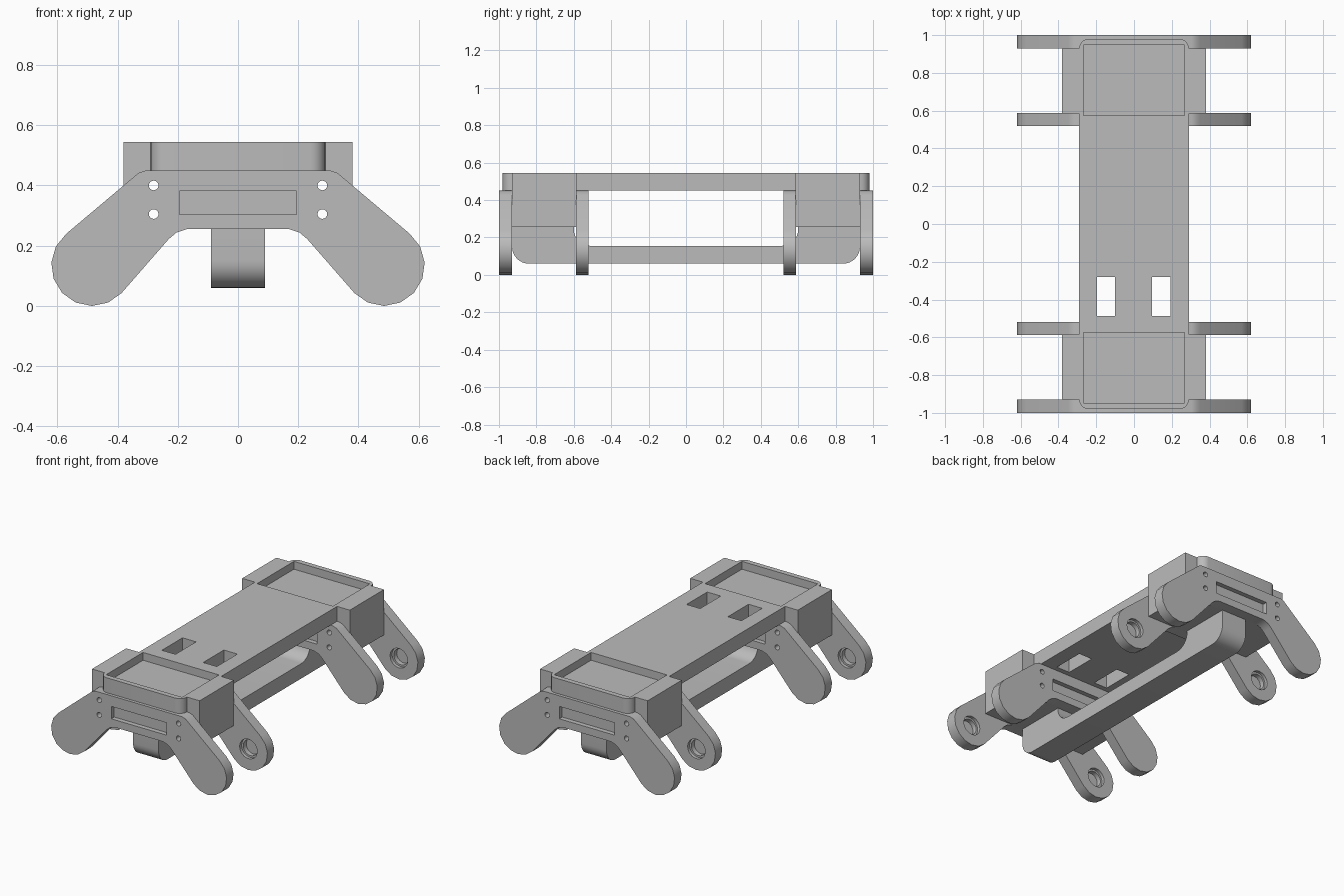
import bpy, bmesh
from math import cos, sin, radians
from mathutils import Vector

if "Cube" in bpy.data.objects:
    bpy.data.objects.remove(bpy.data.objects["Cube"])

grey = bpy.data.materials.new("plain grey")
grey.use_nodes = True
colour = (0.5, 0.5, 0.5, 1)
grey.diffuse_color = colour
grey.node_tree.nodes["Principled BSDF"].inputs["Base Color"].default_value = colour


def prism(name, points, start, end, axis):
    """Extrude a flat outline along x, y or z."""
    place = {"x": lambda a, b, d: (d, a, b),
             "y": lambda a, b, d: (a, d, b),
             "z": lambda a, b, d: (a, b, d)}[axis]
    bm = bmesh.new()
    face = bm.faces.new([bm.verts.new(place(a, b, start)) for a, b in points])
    new = bmesh.ops.extrude_face_region(bm, geom=[face])["geom"]
    bmesh.ops.translate(bm, vec=Vector(place(0, 0, end - start)),
                        verts=[v for v in new if isinstance(v, bmesh.types.BMVert)])
    bmesh.ops.recalc_face_normals(bm, faces=bm.faces)
    mesh = bpy.data.meshes.new(name)
    bm.to_mesh(mesh)
    bm.free()
    mesh.materials.append(grey)
    obj = bpy.data.objects.new(name, mesh)
    bpy.context.collection.objects.link(obj)
    return obj


def rect(a0, a1, b0, b1):
    return [(a0, b0), (a1, b0), (a1, b1), (a0, b1)]


def arc(a, b, r, start, end, steps):
    angles = [radians(start + (end - start) * i / steps) for i in range(steps + 1)]
    return [(a + r * cos(t), b + r * sin(t)) for t in angles]


def mirrored(half):
    """Close a right-hand outline with its reflection."""
    return half + [(-a, b) for a, b in reversed(half)]


def combine(obj, others, operation):
    """Apply booleans and remove the helper solids."""
    bpy.context.view_layer.objects.active = obj
    for other in others:
        other.hide_render = True
        mod = obj.modifiers.new("boolean", "BOOLEAN")
        mod.operation, mod.solver, mod.object = operation, "EXACT", other
        bpy.ops.object.modifier_apply(modifier=mod.name)
        bpy.data.objects.remove(other)


def finish(obj):
    bpy.ops.object.select_all(action="DESELECT")
    obj.select_set(True)
    bpy.context.view_layer.objects.active = obj
    bpy.ops.object.shade_smooth_by_angle(angle=radians(32))


def bolt_holes(start, end):
    return [prism("bolt_cutter", arc(x, z, 0.016, 0, 337.5, 15), start, end, "y")
            for x in (-0.28, 0.28) for z in (0.305, 0.40)]


# Deck with rounded ends, merged with the two cross blocks
deck = prism("deck", mirrored(arc(0.24, -0.93, 0.05, -90, 0, 6)
                              + arc(0.24, 0.93, 0.05, 0, 90, 6)), 0.45, 0.545, "z")
blocks = [prism("block", rect(-0.38, 0.38, min(s * 0.585, s * 0.93), max(s * 0.585, s * 0.93)),
                0.255, 0.545, "z") for s in (-1, 1)]
combine(deck, blocks, "UNION")

# End trays, the two deck openings and the bolt holes
trays = [prism("tray_cutter", rect(-0.268, 0.268, min(s * 0.575, s * 0.947), max(s * 0.575, s * 0.947)),
               0.495, 0.6, "z") for s in (-1, 1)]
openings = [prism("opening_cutter", rect(x - 0.048, x + 0.048, -0.488, -0.28),
                  0.4, 0.6, "z") for x in (-0.148, 0.144)]
combine(deck, trays + openings + bolt_holes(-1.1, 1.1), "DIFFERENCE")
finish(deck)

# Leg plates: bridge with two splayed round-ended legs
leg_x, leg_z, leg_r = 0.485, 0.135, 0.135
half_plate = ([(0.305, 0.45), (0.33, 0.442), (0.35, 0.425)]
              + arc(leg_x, leg_z, leg_r, 51, -137, 8)
              + [(0.23, 0.222), (0.205, 0.243), (0.17, 0.255)])
for end, side in (("front", -1), ("rear", 1)):
    # Each entry: name, gap-facing y, outward-facing y
    for kind, inner, outer in (("outer", 0.93, 1.0), ("inner", 0.588, 0.52)):
        plate = prism(f"{end}_{kind}_leg_plate", mirrored(half_plate),
                      side * inner, side * outer, "y")
        d = 1 if outer > inner else -1
        cutters = bolt_holes(-1.1, 1.1)
        # Shallow slot on the exposed face
        cutters.append(prism("slot_cutter", rect(-0.195, 0.195, 0.303, 0.382),
                             side * (outer - d * 0.03), side * (outer + d * 0.05), "y"))
        # Stepped blind bearing pockets facing the gap
        for x in (-leg_x, leg_x):
            for r, depth in ((0.062, 0.02), (0.05, 0.05)):
                cutters.append(prism("pocket_cutter", arc(x, leg_z, r, 0, 345, 23),
                                     side * (inner - d * 0.05), side * (inner + d * depth), "y"))
        combine(plate, cutters, "DIFFERENCE")
        finish(plate)

# Lower beam with rounded heels and filleted uprights
half_beam = (arc(0.84, 0.15, 0.09, -90, 0, 8) + [(0.93, 0.255), (0.60, 0.255)]
             + arc(0.51, 0.245, 0.09, 0, -90, 8))
finish(prism("lower_beam", mirrored(half_beam), -0.09, 0.09, "x"))
